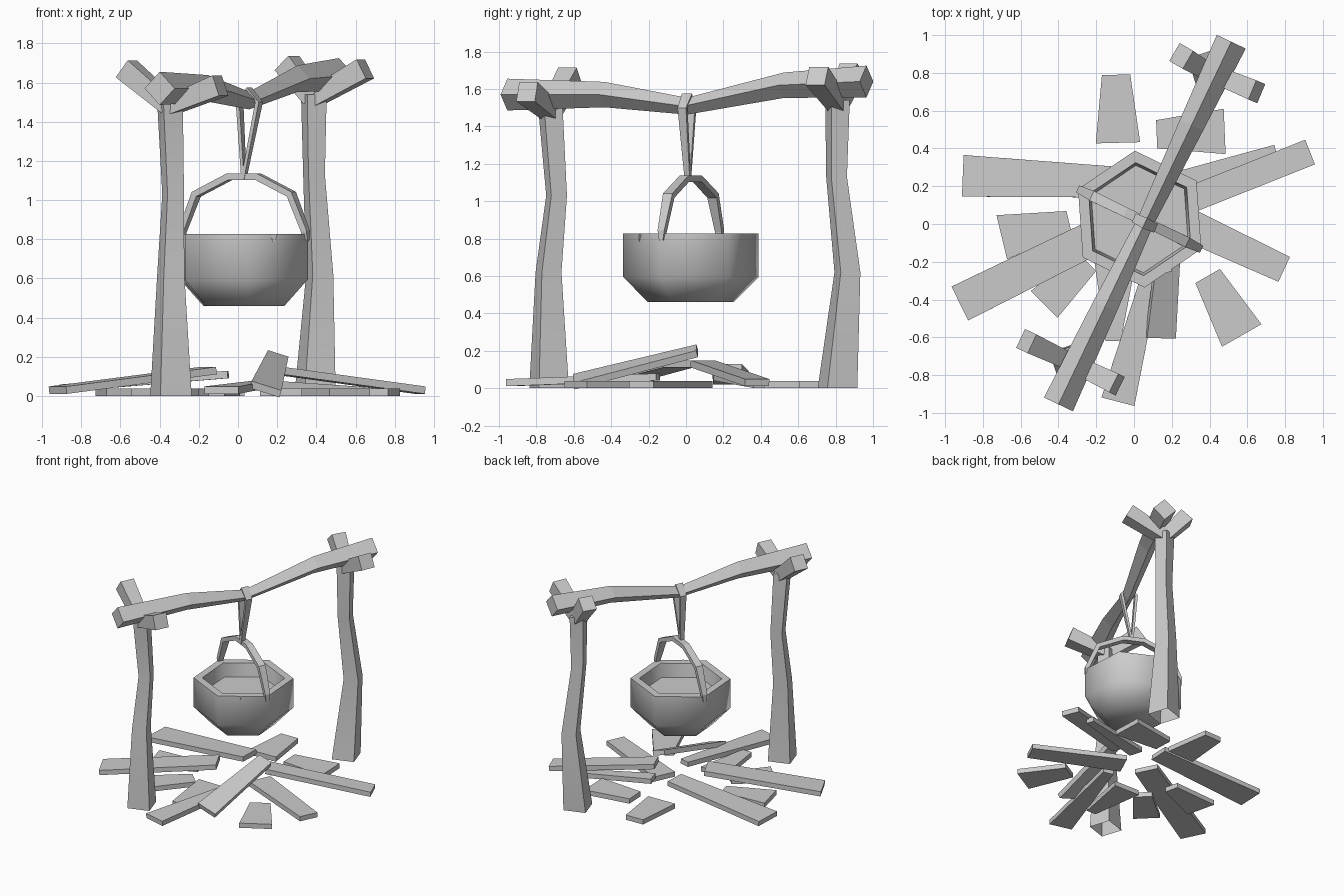
import bpy, bmesh, math
from mathutils import Vector, Matrix

cube = bpy.data.objects.get("Cube")
if cube:
    bpy.data.objects.remove(cube, do_unlink=True)

grey = bpy.data.materials.new("plain_grey")
grey.use_nodes = True
colour = (0.6, 0.6, 0.6, 1)
grey.diffuse_color = colour
grey.node_tree.nodes["Principled BSDF"].inputs["Base Color"].default_value = colour
UP = Vector((0, 0, 1))


def finish(name, bm, smooth=None):
    """Turn a bmesh into a named object with the shared material."""
    bmesh.ops.recalc_face_normals(bm, faces=bm.faces)
    mesh = bpy.data.meshes.new(name)
    bm.to_mesh(mesh)
    bm.free()
    mesh.materials.append(grey)
    obj = bpy.data.objects.new(name, mesh)
    bpy.context.collection.objects.link(obj)
    if smooth:
        bpy.ops.object.select_all(action='DESELECT')
        obj.select_set(True)
        bpy.context.view_layer.objects.active = obj
        bpy.ops.object.shade_smooth_by_angle(angle=math.radians(smooth))
    return obj


def bridge(bm, rings):
    """Join successive vertex rings with quads."""
    for low, high in zip(rings, rings[1:]):
        count = len(low)
        for i in range(count):
            j = (i + 1) % count
            bm.faces.new((low[i], low[j], high[j], high[i]))


def loft(name, path, halves, side, along=None, roll=0, caps=(True, True), smooth=None):
    """Sweep a four-sided section of varying half width and half thickness."""
    bm = bmesh.new()
    path = [Vector(p) for p in path]
    side = Vector(side).normalized()
    rings = []
    for i, point in enumerate(path):
        before, after = path[max(i - 1, 0)], path[min(i + 1, len(path) - 1)]
        tangent = Vector(along).normalized() if along else (after - before).normalized()
        turn = Matrix.Rotation(math.radians(roll), 3, tangent)
        u, v = turn @ side, turn @ tangent.cross(side).normalized()
        a, b = halves[i]
        corners = ((-a, -b), (a, -b), (a, b), (-a, b))
        rings.append([bm.verts.new(point + u * s + v * t) for s, t in corners])
    bridge(bm, rings)
    for ring, wanted in zip((rings[0], rings[-1]), caps):
        if wanted:
            bm.faces.new(ring)
    return finish(name, bm, smooth)


def square(*sizes):
    return [(s, s) for s in sizes]


# Crooked forked posts, open underneath
turn = math.radians(18)
post_side = (math.cos(turn), math.sin(turn), 0)
posts = {
    "front": ([(-.342, -.732, 0), (-.343, -.735, .62), (-.331, -.692, 1.03), (-.347, -.725, 1.5)],
              [(-.57, -.62, 1.67), (-.09, -.85, 1.585)]),
    "back": ([(.393, .81, 0), (.417, .863, .62), (.388, .805, 1.13), (.387, .81, 1.54)],
             [(.25, .89, 1.7), (.65, .7, 1.67)]),
}
for label, (path, tips) in posts.items():
    loft(label + "_post", path, square(.084, .055, .044, .052), post_side,
         along=UP, caps=(False, True), smooth=30)
    fork = Vector(path[-1]) - UP * .02
    for hand, tip in zip(("right", "left"), tips):
        direction = Vector(tip) - fork
        loft(f"{label}_fork_{hand}", [fork, tip], square(.045, .055), direction.cross(UP))

# Sagging beam, set on its edge
start, end = Vector((-.4, -.955, 0)), Vector((.515, .965, 0))
run = (end - start).normalized()
across = run.cross(UP)
sag = ((0, 1.57), (.27, 1.57), (.5, 1.508), (.77, 1.62), (1, 1.64))
loft("beam", [start.lerp(end, t) + UP * z for t, z in sag],
     square(.06, .048, .032, .048, .06), across, along=run, roll=45)

# Strap looped over the beam
middle = start.lerp(end, .5)
knot = (.03, .01, 1.11)
loop = [knot, middle - across * .055 + UP * 1.5, middle + UP * 1.565,
        middle + across * .055 + UP * 1.5, knot]
loft("hanging_strap", loop, [(.015, .008), (.025, .01), (.03, .01), (.025, .01), (.015, .008)], run)

# Six-sided pot with a thick rim and shallow inside
centre = Vector((.03, .026, 0))
corner = math.radians(-26)
pot_profile = ((.23, .46), (.363, .595), (.363, .828), (.3, .828), (.285, .72))
bm = bmesh.new()
rings = []
for radius, z in pot_profile:
    rings.append([bm.verts.new(centre + Vector((radius * math.cos(corner + i * math.pi / 3),
                                                radius * math.sin(corner + i * math.pi / 3), z)))
                  for i in range(6)])
bridge(bm, rings)
bm.faces.new(rings[0])
bm.faces.new(rings[-1])
finish("pot", bm, smooth=62)

# Faceted handle between two opposite corners
reach = Vector((math.cos(corner), math.sin(corner), 0))
arch = ((.355, .79), (.35, .84), (.27, 1.03), (.08, 1.12))
half_arch = [centre + reach * r + UP * z for r, z in arch]
other_half = [centre - reach * r + UP * z for r, z in reversed(arch)]
sizes = [(.012, .01), (.02, .016), (.028, .017), (.026, .017)]
loft("pot_handle", half_arch + other_half, sizes + sizes[::-1], reach.cross(UP))

# Small pointed lug on the rim
lug = centre + Vector((.15, -.27, 0))
loft("pot_lug", [lug + UP * .828, lug + UP * .785], [(.02, .012), (.004, .01)], post_side, along=UP)

# Firewood: outer end, inner end, widths, heights of the two ends
firewood = (
    ((-.905, .255), (-.05, .22), (.22, .16), (.04, .11)),
    ((-.92, -.42), (-.15, -.04), (.2, .18), (.03, .13)),
    ((.93, .38), (.2, .09), (.14, .14), (.03, .13)),
    ((.795, -.24), (.15, .06), (.145, .18), (.02, .02)),
    ((-.085, -.94), (.12, -.15), (.18, .08), (.03, .06)),
    ((-.11, -.62), (-.1, -.2), (.08, .22), (.02, .02)),
    ((.14, -.6), (.2, .06), (.16, .11), (.035, .2)),
    ((-.095, .79), (-.085, .43), (.15, .235), (.02, .02)),
    ((.48, .49), (.12, .475), (.24, .15), (.02, .02)),
    ((.75, .39), (.15, .2), (.06, .11), (.02, .06)),
    ((-.7, -.07), (-.345, .015), (.24, .11), (.02, .02)),
    ((.57, -.59), (.39, -.275), (.24, .15), (.02, .02)),
    ((-.475, -.425), (-.25, -.2), (.2, .14), (.02, .02)),
)
leaning = 6
for i, (outer, inner, widths, heights) in enumerate(firewood):
    ends = [Vector((*xy, z)) for xy, z in zip((outer, inner), heights)]
    loft(f"firewood_{i + 1}", ends, [(w / 2, .019) for w in widths],
         (ends[1] - ends[0]).cross(UP), roll=18 if i == leaning else 0)
